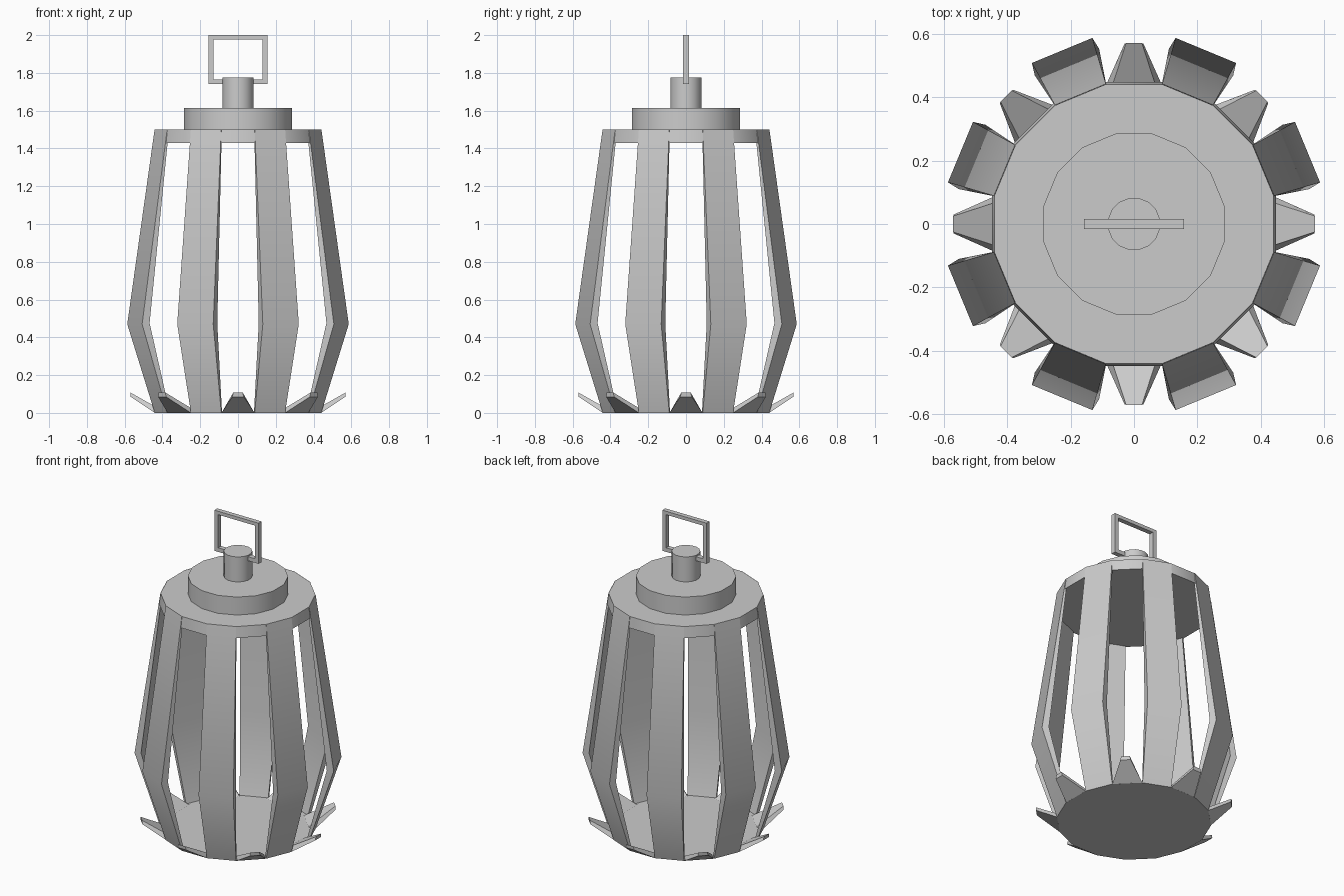
import bpy, bmesh
from math import pi, cos, sin, tan
from mathutils import Matrix

if "Cube" in bpy.data.objects:
    bpy.data.objects.remove(bpy.data.objects["Cube"])

SIDES = 16
STEP = 2 * pi / SIDES
HALF = STEP / 2


def finish(name, bm):
    bmesh.ops.recalc_face_normals(bm, faces=bm.faces)
    mesh = bpy.data.meshes.new(name)
    bm.to_mesh(mesh)
    bm.free()
    ob = bpy.data.objects.new(name, mesh)
    bpy.context.collection.objects.link(ob)
    bpy.ops.object.select_all(action='DESELECT')
    ob.select_set(True)
    bpy.context.view_layer.objects.active = ob
    bpy.ops.object.shade_smooth_by_angle()
    return ob


def loft(name, sections, angle=0):
    """Bridge closed cross-sections, cap both ends, turn about z."""
    bm = bmesh.new()
    loops = [[bm.verts.new(p) for p in s] for s in sections]
    n = len(loops[0])
    for a, b in zip(loops, loops[1:]):
        for i in range(n):
            j = (i + 1) % n
            bm.faces.new((a[i], a[j], b[j], b[i]))
    bm.faces.new(loops[0])
    bm.faces.new(loops[-1])
    bm.transform(Matrix.Rotation(angle, 4, 'Z'))
    return finish(name, bm)


def disc(name, levels):
    """Sixteen-sided drum; levels are (corner radius, z)."""
    loft(name, [[(r * cos(HALF + STEP * i), r * sin(HALF + STEP * i), z)
                 for i in range(SIDES)] for r, z in levels])


# Floor, roof plate, collar and neck
disc("floor_plate", [(0.449, 0), (0.452, 0.008)])
disc("roof_plate", [(0.457, 1.43), (0.449, 1.5)])
disc("roof_collar", [(0.291, 1.5), (0.291, 1.615)])
disc("neck", [(0.083, 1.615), (0.083, 1.775)])


# Bent ribs: outer radius/z/half width and inner radius/z per level
def rib_section(ro, zo, wo, ri, zi):
    wi = ri * tan(HALF)
    return [(ro, -wo, zo), (ro, wo, zo), (ri, wi, zi), (ri, -wi, zi)]


rib = [rib_section(0.441, 0, 0.087, 0.425, 0),
       rib_section(0.592, 0.47, 0.103, 0.552, 0.475),
       rib_section(0.442, 1.5, 0.087, 0.436, 1.46)]

# Pointed feet: wide at the floor, narrow at the raised tip
foot = [[(0.44, -0.087, 0), (0.44, 0.087, 0), (0.40, 0.08, 0.012), (0.40, -0.08, 0.012)],
        [(0.568, -0.03, 0.085), (0.568, 0.03, 0.085), (0.57, 0.025, 0.108), (0.57, -0.025, 0.108)]]

for k in range(8):
    loft(f"rib_{k + 1}", rib, STEP + k * pi / 4)
    loft(f"foot_{k + 1}", foot, k * pi / 4)

# Square carrying loop, a rectangular frame through the neck
bm = bmesh.new()
outer = [(-0.157, 1.74), (0.157, 1.74), (0.157, 2.0), (-0.157, 2.0)]
inner = [(-0.13, 1.766), (0.13, 1.766), (0.13, 1.978), (-0.13, 1.978)]
rings = [[bm.verts.new((x, y, z)) for x, z in pts]
         for pts, y in ((outer, -0.015), (inner, -0.015), (inner, 0.015), (outer, 0.015))]
for a, b in zip(rings, rings[1:] + rings[:1]):
    for i in range(4):
        j = (i + 1) % 4
        bm.faces.new((a[i], a[j], b[j], b[i]))
finish("carrying_loop", bm)
